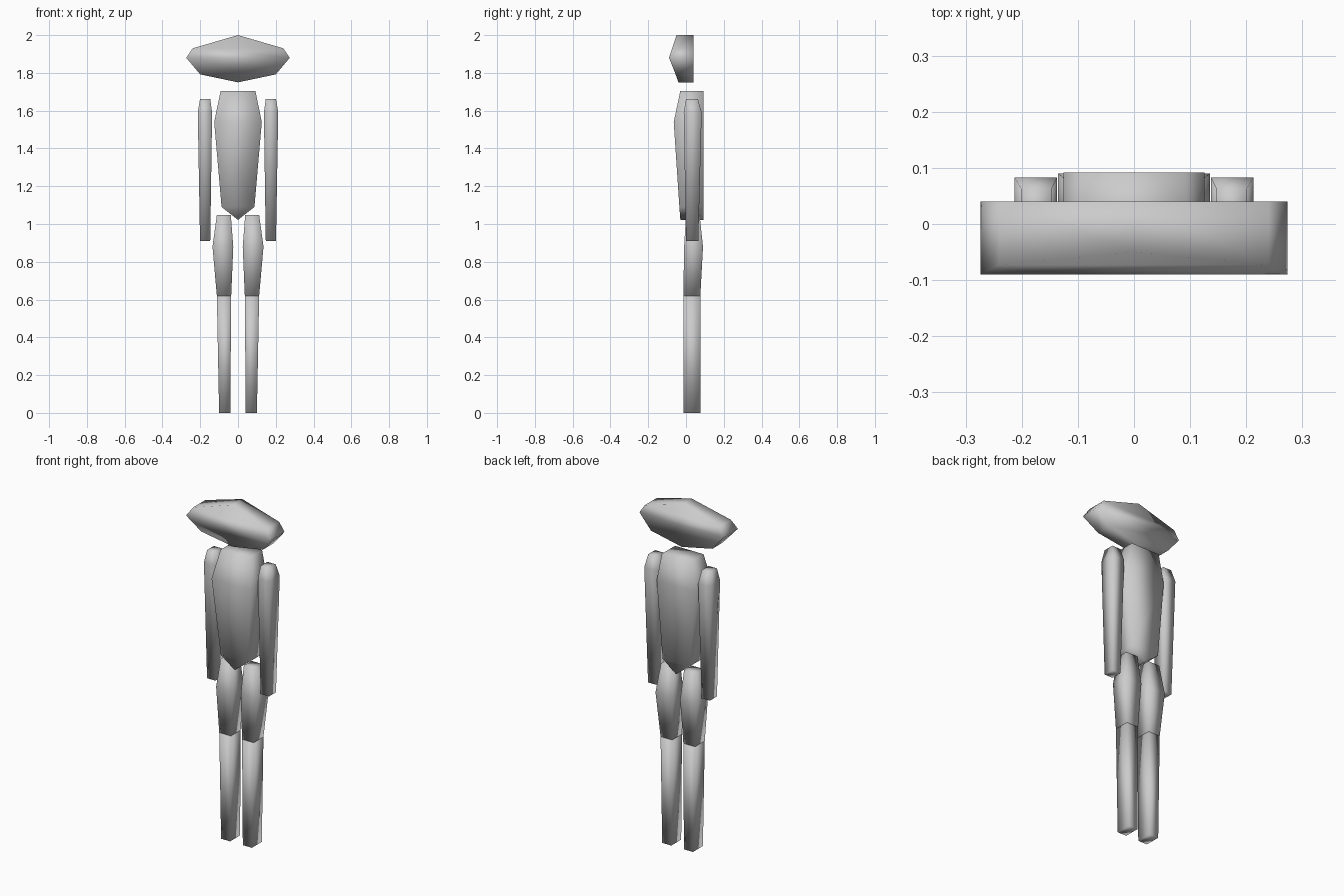
import bpy, bmesh

if "Cube" in bpy.data.objects:
    bpy.data.objects.remove(bpy.data.objects["Cube"])

grey = bpy.data.materials.new("light_grey")
grey.diffuse_color = (0.6, 0.6, 0.6, 1)
grey.use_nodes = True
grey.node_tree.nodes["Principled BSDF"].inputs["Base Color"].default_value = grey.diffuse_color


def finish(name, bm):
    bmesh.ops.recalc_face_normals(bm, faces=bm.faces)
    mesh = bpy.data.meshes.new(name)
    bm.to_mesh(mesh)
    bm.free()
    mesh.materials.append(grey)
    for p in mesh.polygons:
        p.use_smooth = True
    bpy.context.collection.objects.link(bpy.data.objects.new(name, mesh))


def slab(name, rows, back):
    """Symmetric slab with a flat back; rows run down as (half width, z, front y)."""
    bm = bmesh.new()
    fronts, backs = [], []
    for w, z, y in rows:
        xs = (-w, w) if w else (0,)
        fronts.append([bm.verts.new((x, y, z)) for x in xs])
        backs.append([bm.verts.new((x, back, z)) for x in xs])
    for side in (fronts, backs):
        for a, b in zip(side, side[1:]):
            bm.faces.new(a + b[::-1])
    # rim round the outline
    loops = [[r[0] for r in s] + [r[-1] for r in reversed(s) if len(r) > 1]
             for s in (fronts, backs)]
    n = len(loops[0])
    for i in range(n):
        j = (i + 1) % n
        bm.faces.new((loops[0][i], loops[0][j], loops[1][j], loops[1][i]))
    finish(name, bm)


def limb(name, rings, side):
    """Four-sided limb; rings run down as (z, inner x, outer x, front y, back y)."""
    bm = bmesh.new()
    loops = [[bm.verts.new((side * x, y, z)) for x, y in
              ((x0, y0), (x1, y0), (x1, y1), (x0, y1))]
             for z, x0, x1, y0, y1 in rings]
    for a, b in zip(loops, loops[1:]):
        for i in range(4):
            j = (i + 1) % 4
            bm.faces.new((a[i], a[j], b[j], b[i]))
    bm.faces.new(loops[0])
    bm.faces.new(loops[-1])
    finish(name, bm)


# Head and torso
slab("head", [(0, 2.0, -0.05), (0.24, 1.93, -0.073), (0.274, 1.88, -0.09),
              (0.2, 1.792, -0.055), (0, 1.75, -0.04)], 0.04)
slab("torso", [(0.092, 1.705, -0.03), (0.126, 1.54, -0.065),
               (0.087, 1.09, -0.035), (0, 1.022, -0.03)], 0.092)

# Arms and legs
for side, label in ((-1, "left"), (1, "right")):
    limb(label + "_arm", [(1.662, 0.147, 0.201, 0.0, 0.063),
                          (1.59, 0.137, 0.213, -0.012, 0.083),
                          (0.91, 0.147, 0.201, 0.0, 0.065)], side)
    limb(label + "_thigh", [(1.048, 0.038, 0.112, 0.0, 0.072),
                            (0.88, 0.025, 0.135, -0.01, 0.09),
                            (0.62, 0.036, 0.112, -0.014, 0.076)], side)
    limb(label + "_shin", [(0.62, 0.036, 0.112, -0.014, 0.076),
                           (0.0, 0.041, 0.1, -0.014, 0.078)], side)
